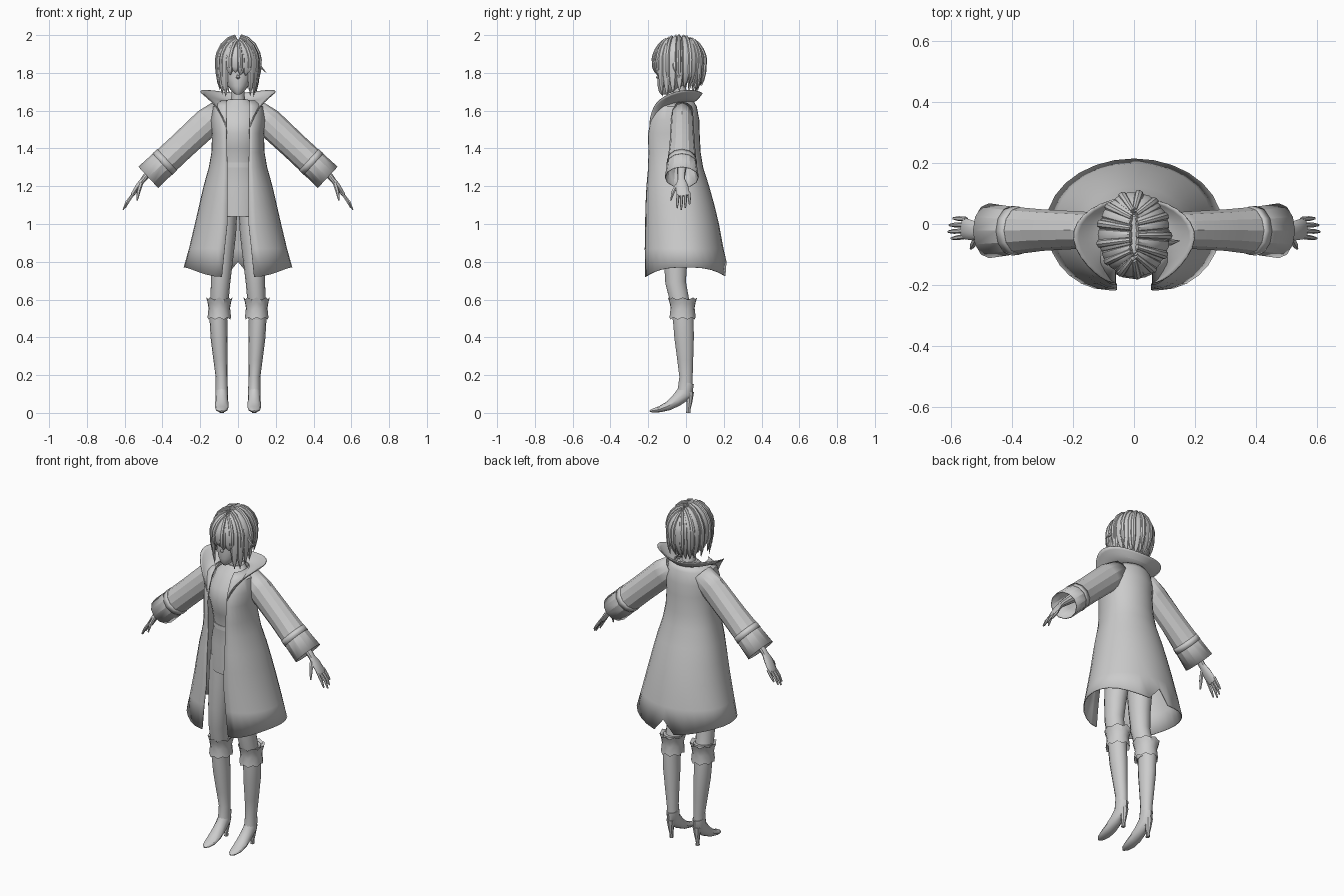
import bpy, bmesh, math, random
from mathutils import Vector as V

random.seed(4)
if "Cube" in bpy.data.objects:
    bpy.data.objects.remove(bpy.data.objects["Cube"])

grey = bpy.data.materials.new("plain grey")
grey.use_nodes = True
grey.diffuse_color = (0.6, 0.6, 0.6, 1)
grey.node_tree.nodes["Principled BSDF"].inputs["Base Color"].default_value = (0.6, 0.6, 0.6, 1)


def loft(name, rows, closed=True, caps=True, side=1, angle=35, thick=0, subdiv=0):
    """Skin a list of equal-length point rows; side=-1 mirrors in x."""
    bm = bmesh.new()
    grid = [[bm.verts.new((p[0] * side, p[1], p[2])) for p in row] for row in rows]
    n = len(rows[0])
    for a, b in zip(grid, grid[1:]):
        for i in range(n if closed else n - 1):
            j = (i + 1) % n
            bm.faces.new((a[i], a[j], b[j], b[i]))
    if closed and caps:
        bm.faces.new(grid[0])
        bm.faces.new(grid[-1])
    bmesh.ops.recalc_face_normals(bm, faces=bm.faces)
    mesh = bpy.data.meshes.new(name)
    bm.to_mesh(mesh)
    bm.free()
    mesh.materials.append(grey)
    ob = bpy.data.objects.new(name, mesh)
    bpy.context.collection.objects.link(ob)
    if subdiv:
        ob.modifiers.new("Smooth", "SUBSURF").levels = subdiv
        ob.modifiers["Smooth"].render_levels = subdiv
    if thick:
        mod = ob.modifiers.new("Cloth", "SOLIDIFY")
        mod.thickness, mod.offset = thick, 0
    bpy.ops.object.select_all(action="DESELECT")
    bpy.context.view_layer.objects.active = ob
    ob.select_set(True)
    bpy.ops.object.shade_smooth_by_angle(angle=math.radians(angle))
    return ob


def tube(name, path, ref=(1, 0, 0), n=12, **kw):
    """Path of (x, y, z, radius along ref, radius across)."""
    pts = [V(p[:3]) for p in path]
    rows = []
    for i, p in enumerate(path):
        t = (pts[min(i + 1, len(pts) - 1)] - pts[max(i - 1, 0)]).normalized()
        u = V(ref) - t * t.dot(V(ref))
        u.normalize()
        v = t.cross(u)
        rows.append([pts[i] + u * p[3] * math.cos(k * math.tau / n)
                     + v * p[4] * math.sin(k * math.tau / n) for k in range(n)])
    return loft(name, rows, **kw)


def stack(name, levels, n=20, **kw):
    """Horizontal ellipses from (z, centre y, half width, half depth)."""
    rows = [[(w * math.cos(k * math.tau / n), y + d * math.sin(k * math.tau / n), z)
             for k in range(n)] for z, y, w, d in levels]
    return loft(name, rows, **kw)


def pair(make, name, *args, **kw):
    for side, word in ((1, "left"), (-1, "right")):
        make(word + "_" + name, *args, side=side, **kw)


# Torso clothing, neck and head
stack("dress", [(1.04, -.03, .135, .115), (1.2, -.04, .13, .105), (1.32, -.05, .105, .09),
                (1.4, -.06, .11, .1), (1.48, -.07, .12, .11), (1.55, -.065, .12, .095),
                (1.62, -.04, .1, .065), (1.66, -.025, .05, .045)])
stack("belt", [(1.3, -.05, .112, .095), (1.325, -.05, .109, .094)])
stack("neck", [(1.64, -.025, .042, .042), (1.68, -.03, .035, .036), (1.75, -.04, .035, .036)], n=12)
stack("head", [(1.685, -.118, .012, .014), (1.7, -.105, .03, .038), (1.73, -.08, .055, .07),
               (1.77, -.06, .074, .09), (1.82, -.05, .083, .1), (1.88, -.045, .085, .105),
               (1.93, -.04, .07, .09), (1.96, -.04, .03, .04)])
tube("nose", [(0, -.14, 1.8, .004, .004), (0, -.152, 1.775, .01, .01), (0, -.14, 1.765, .005, .004)], n=6)

# Open coat: each level is (z, half width, front y, back y, opening x)
levels = [(1.655, .085, -.12, .035, .06), (1.62, .13, -.155, .055, .06),
          (1.55, .142, -.185, .068, .06), (1.48, .135, -.198, .07, .06),
          (1.38, .138, -.197, .075, .058), (1.3, .152, -.198, .088, .056),
          (1.2, .18, -.207, .12, .056), (1.1, .203, -.212, .148, .056),
          (1.0, .226, -.214, .172, .056), (.87, .257, -.216, .196, .07),
          (.75, .285, -.214, .212, .085)]
half = 14


def coat_row(z, w, front, back, gap):
    mid = -.05 + .05 * min(1, max(0, (1.5 - z) / .7))
    row = []
    for k in range(half + 1):
        a = math.pi * k / half
        s, c = math.sin(a), math.cos(a)
        if k <= half / 2:
            x, y = gap + (w - gap) * s, mid + (front - mid) * c
        else:
            x, y = w * s, mid - (back - mid) * c
        # Hem dips at the front and behind, with a notch at the centre back
        drop = 0
        if z < .8:
            drop = .02 - .05 * abs(c) ** 3
            if k == half:
                drop = .05
        row.append((x, y, z + drop))
    return row


coat_rows = []
for lv in levels:
    r = coat_row(*lv)
    coat_rows.append(r + [(-x, y, z) for x, y, z in reversed(r[:-1])])
loft("coat", coat_rows, closed=False, thick=.005)

# Flared collar running down into the lapels
base = [(.06, -.19, 1.5), (.075, -.14, 1.6), (.095, -.05, 1.65), (.075, .02, 1.65), (0, .042, 1.645)]
rim = [(.062, -.195, 1.53), (.125, -.175, 1.65), (.228, -.045, 1.71), (.15, .06, 1.71), (0, .1, 1.685)]
fold = [tuple(.55 * p + .45 * q - (.014 if i == 2 else 0) for i, (p, q) in enumerate(zip(a, b)))
        for a, b in zip(base, rim)]
loft("collar", [r + [(-x, y, z) for x, y, z in reversed(r[:-1])] for r in (base, fold, rim)],
     closed=False, thick=.005, subdiv=2)

# Sleeves with a band, then arms and hands
Y = (0, 1, 0)
pair(tube, "sleeve", [(.09, -.02, 1.6, .055, .06), (.16, -.02, 1.54, .058, .075),
                      (.3, -.02, 1.41, .066, .072), (.4, -.022, 1.317, .077, .073),
                      (.475, -.022, 1.247, .088, .075)], ref=Y, caps=False, thick=.004, angle=20)
pair(tube, "sleeve_band", [(.375, -.022, 1.34, .077, .075), (.4, -.022, 1.317, .08, .076)],
     ref=Y, caps=False, thick=.003)
pair(tube, "arm", [(.25, -.02, 1.46, .035, .035), (.4, -.022, 1.33, .03, .03),
                   (.49, -.025, 1.25, .02, .017), (.505, -.025, 1.23, .02, .015)], ref=Y, n=10)
pair(tube, "palm", [(.5, -.025, 1.238, .019, .014), (.525, -.022, 1.205, .032, .015),
                    (.555, -.015, 1.16, .035, .011), (.562, -.013, 1.148, .03, .007)], ref=Y, n=10)
for i, finger in enumerate(("index", "middle", "ring", "little")):
    y = -.041 + .019 * i
    tip = (.598, .608, .604, .592)[i]
    low = (1.085, 1.075, 1.085, 1.105)[i]
    pair(tube, finger + "_finger", [(.55, y, 1.165, .008, .008),
                                    (tip - .018, y * 1.1, (low + 1.155) / 2, .008, .008),
                                    (tip, y * 1.15, low, .004, .004)], ref=Y, n=6)
pair(tube, "thumb", [(.513, -.042, 1.215, .011, .011), (.527, -.068, 1.17, .01, .01),
                     (.534, -.08, 1.125, .004, .004)], n=6)

# Legs, boots, cuffs, feet and heels
pair(tube, "leg", [(.07, -.035, 1.12, .068, .085), (.077, -.045, .95, .067, .078),
                   (.086, -.055, .8, .058, .063), (.092, -.055, .69, .051, .056),
                   (.098, -.035, .6, .049, .052), (.1, -.02, .5, .046, .053)], n=14)
pair(tube, "boot", [(.1, -.02, .6, .052, .056), (.104, -.015, .5, .047, .056),
                    (.1, -.01, .4, .045, .053), (.093, -.004, .28, .037, .043),
                    (.087, 0, .19, .031, .036), (.086, -.005, .12, .032, .04)], n=14)
cuff = []
for z, r in ((.53, .052), (.5, .064), (.55, .059), (.58, .064), (.605, .072), (.59, .052)):
    cuff.append([(.099 + r * math.cos(k * math.tau / 16) * .97,
                  -.018 + r * 1.08 * math.sin(k * math.tau / 16),
                  z + .006 * math.cos(k * math.pi)) for k in range(16)])
pair(loft, "boot_cuff", cuff, caps=False)
pair(tube, "shoe", [(.086, .006, .16, .031, .036), (.086, -.006, .105, .033, .044),
                    (.086, -.05, .066, .034, .033), (.086, -.095, .036, .036, .024),
                    (.086, -.14, .019, .033, .016), (.086, -.175, .012, .022, .011),
                    (.086, -.192, .009, .006, .004)])
pair(tube, "heel", [(.086, .018, .11, .026, .024), (.086, .018, .06, .016, .016),
                    (.086, .013, .02, .01, .011), (.086, .013, 0, .011, .012)], n=8)

# Hair: a cap plus overlapping tapered locks combed from a centre parting
stack("hair_cap", [(1.8, .01, .08, .07), (1.86, -.025, .1, .115), (1.91, -.035, .093, .11),
                   (1.95, -.035, .073, .085), (1.975, -.035, .04, .06)])


def lock(name, az, tip_z, width, lift=0, inward=.8):
    ex, ey = math.sin(az) * (.106 + lift), -math.cos(az) * (.128 + lift)
    sx, sy = 0.1 * ex, ey * .6
    path = []
    for k in range(5):
        f = math.sin(k / 4 * math.pi / 2)
        x, y = sx + (ex - sx) * f, sy + (ey - sy) * f
        h = math.sqrt(max(0, 1 - (x / (.107 + lift)) ** 2 - (y / (.13 + lift)) ** 2))
        path.append((x, y - .035, 1.85 + (.136 + lift) * h, width * (.55 + .45 * f), .013))
    for f, r in ((.35, .95), (.7, .65), (1, .06)):
        pull = 1 - (1 - inward) * f * f
        path.append((ex * pull, ey * pull - .035, 1.85 + (tip_z - 1.85) * f, width * r, .012 * r))
    tube(name, path, ref=(math.cos(az), math.sin(az), 0), n=8)


for i in range(22):
    az = math.tau * (i + .5) / 22
    ahead = math.cos(az)
    if ahead > .8:
        tip = 1.80 + random.uniform(-.02, .015)
    elif ahead > .3:
        tip = 1.68 + random.uniform(-.01, .01)
    else:
        tip = 1.71 + random.uniform(-.02, .015)
    lock("hair_lock_%d" % i, az, tip, .023, 0, .93 if ahead > 0 else .68)
for i in range(13):
    az = math.tau * (i + .2) / 13
    tip = 1.79 if math.cos(az) > .8 else 1.72 + random.uniform(-.02, .03)
    lock("hair_top_lock_%d" % i, az, tip, .015, .007, .88)
tube("hair_flick", [(.1, -.06, 1.87, .012, .008), (.122, -.06, 1.83, .01, .007),
                    (.15, -.055, 1.8, .001, .001)], ref=Y, n=6)
